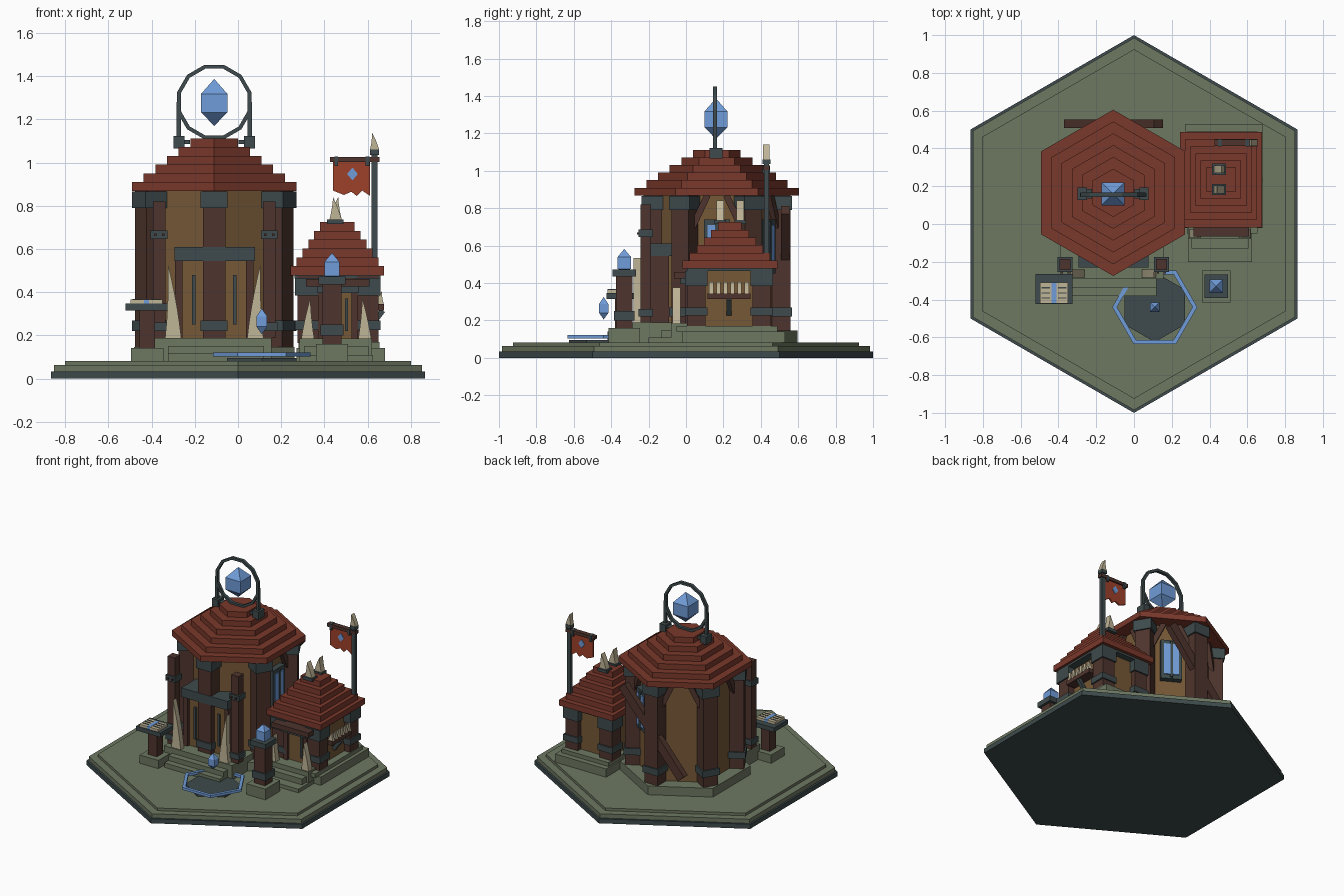
import bpy, bmesh, math
from mathutils import Matrix, Vector

if "Cube" in bpy.data.objects:
    bpy.data.objects.remove(bpy.data.objects["Cube"])

def mat(name, r, g, b):
    m = bpy.data.materials.new(name)
    lin = lambda c: ((c / 255 + 0.055) / 1.055) ** 2.4
    m.diffuse_color = (lin(r), lin(g), lin(b), 1)
    m.use_nodes = True
    m.node_tree.nodes["Principled BSDF"].inputs["Base Color"].default_value = m.diffuse_color
    return m

MOSS = mat("moss stone", 109, 119, 97)
SLATE = mat("slate metal", 62, 74, 76)
RED = mat("roof red", 122, 56, 43)
CLOTH = mat("banner cloth", 158, 64, 42)
TIMBER = mat("dark timber", 78, 52, 45)
WALL = mat("tan wall", 118, 88, 55)
BONE = mat("bone", 192, 181, 151)
BLUE = mat("crystal blue", 112, 156, 216)
HEX = math.pi / 2          # hexagon with a corner on y
TX, TY = -0.11, 0.165      # tower centre
HX, HY = 0.46, 0.235       # side house centre

def mesh(name, verts, faces, m):
    bm = bmesh.new()
    vs = [bm.verts.new(v) for v in verts]
    for f in faces:
        bm.faces.new([vs[i] for i in f])
    bmesh.ops.recalc_face_normals(bm, faces=bm.faces)
    me = bpy.data.meshes.new(name)
    bm.to_mesh(me)
    bm.free()
    me.materials.append(m)
    o = bpy.data.objects.new(name, me)
    bpy.context.collection.objects.link(o)
    return o

def extrude(name, pts, d, m):
    """Closed outline of 3D points pushed along vector d."""
    n, d = len(pts), Vector(d)
    vs = [Vector(p) for p in pts]
    vs += [p + d for p in vs]
    fs = [tuple(range(n)), tuple(range(n, 2 * n))]
    fs += [(i, (i + 1) % n, n + (i + 1) % n, n + i) for i in range(n)]
    return mesh(name, vs, fs, m)

def prism(name, n, r, x, y, z0, z1, m, rot=HEX):
    pts = [(x + r * math.cos(rot + i * math.tau / n), y + r * math.sin(rot + i * math.tau / n), z0)
           for i in range(n)]
    return extrude(name, pts, (0, 0, z1 - z0), m)

def box(name, x0, x1, y0, y1, z0, z1, m):
    return extrude(name, [(x0, y0, z0), (x1, y0, z0), (x1, y1, z0), (x0, y1, z0)], (0, 0, z1 - z0), m)

def cbox(name, x, y, w, d, z0, z1, m, ang=0):
    o = box(name, -w / 2, w / 2, -d / 2, d / 2, z0, z1, m)
    o.data.transform(Matrix.Translation((x, y, 0)) @ Matrix.Rotation(ang, 4, 'Z'))
    return o

def beam(name, a, b, w, t, normal, m):
    """Flat plank from a to b, width w in its plane, thickness t along normal."""
    a, b, n = Vector(a), Vector(b), Vector(normal).normalized()
    s = (b - a).cross(n).normalized() * w / 2
    o = n * t / 2
    return extrude(name, [a - s - o, b - s - o, b + s - o, a + s - o], n * t, m)

def ring(name, n, ro, ri, h, m, matrix, rot=0):
    vs, fs = [], []
    for i in range(n):
        a = rot + i * math.tau / n
        vs += [matrix @ Vector((r * math.cos(a), r * math.sin(a), z)) for r, z in
               ((ro, -h / 2), (ro, h / 2), (ri, h / 2), (ri, -h / 2))]
        j = (i + 1) % n
        fs += [(4 * i + k, 4 * i + (k + 1) % 4, 4 * j + (k + 1) % 4, 4 * j + k) for k in range(4)]
    return mesh(name, vs, fs, m)

def crystal(name, x, y, w, z0, z1, z2, z3):
    h = w / 2
    vs = [(x + h * a, y + h * b, z) for z in (z1, z2) for a, b in ((-1, -1), (1, -1), (1, 1), (-1, 1))]
    vs += [(x, y, z0), (x, y, z3)]
    fs = []
    for i in range(4):
        j = (i + 1) % 4
        fs += [(i, j, 4 + j, 4 + i), (8, i, j), (9, 4 + i, 4 + j)]
    return mesh(name, vs, fs, BLUE)

def horn(name, x, y, z, w, h, t, lean):
    """Flat tapering tusk whose tip leans along x."""
    k = 5
    left = [(x - w / 2 * (1 - i / k) + lean * (i / k) ** 2, y - t / 2, z + h * i / k) for i in range(k + 1)]
    right = [(x + w / 2 * (1 - i / k) + lean * (i / k) ** 2, y - t / 2, z + h * i / k) for i in range(k)]
    return extrude(name, left + right[::-1], (0, t, 0), BONE)

def post(name, x, y, w, z0, z1, bands, ang=0):
    cbox(name, x, y, w, w, z0, z1, TIMBER, ang)
    for b0, b1 in bands:
        cbox(name + "_band", x, y, w + .02, w + .02, b0, b1, SLATE, ang)

# Hexagonal ground
prism("base_rim", 6, 1.0, 0, 0, 0, .033, SLATE)
prism("ground_lower", 6, .985, 0, 0, .033, .063, MOSS)
prism("ground_upper", 6, .925, 0, 0, .063, .082, MOSS)

# Tower body and foundation
prism("tower_foundation", 6, .43, TX, TY, .08, .145, MOSS)
prism("tower_wall", 6, .325, TX, TY, .14, .88, WALL)
for i in range(6):
    a = HEX + i * math.pi / 3
    post("tower_post", TX + .34 * math.cos(a), TY + .34 * math.sin(a), .105, .145, .875,
         ((.79, .865), (.22, .268)), a)
for i in range(6):
    r = .44 - .0625 * i
    prism("tower_roof_step", 6, r, TX, TY, .868 + .0405 * i, .909 + .0405 * i, RED)

# Eave braces on the side and back walls
for deg in (0, 60, 120, 180):
    a = math.radians(deg)
    n, t = Vector((math.cos(a), math.sin(a), 0)), Vector((-math.sin(a), math.cos(a), 0))
    c = Vector((TX, TY, 0)) + n * .295
    for s in (-1, 1):
        beam("eave_brace", c + t * s * .13 + Vector((0, 0, .70)), c + t * s * .05 + Vector((0, 0, .87)),
             .035, .035, n, TIMBER)
beam("back_plank", (-.345, .53, .24), (.13, .53, .79), .065, .045, (0, 1, 0), TIMBER)

# Tower windows
for deg in (0, 60):
    a = math.radians(deg)
    for nm, w, z0, z1, d, m in (("window_frame", .14, .45, .74, .30, SLATE), ("window_glass", .10, .48, .71, .308, BLUE)):
        cbox(nm, TX + d * math.cos(a), TY + d * math.sin(a), .045, w, z0, z1, m, a)
    cbox("window_bar", TX + .312 * math.cos(a), TY + .312 * math.sin(a), .045, .018, .46, .73, SLATE, a)

# Tower entrance: steps, doors, frame, flanking posts and tusks
for y, z in ((-.38, .115), (-.335, .15)):
    box("tower_step", -.325, .12, y, 0, .08, z, MOSS)
box("tower_porch", -.39, .155, -.29, 0, .08, .188, MOSS)
box("tower_doors", -.27, .05, -.19, -.05, .18, .55, WALL)
box("door_lintel", -.295, .078, -.23, -.05, .545, .61, SLATE)
for s in (-1, 1):
    cbox("door_jamb", TX + s * .165, -.15, .035, .12, .18, .55, TIMBER)
    cbox("door_strap", TX + s * .095, -.194, .016, .02, .25, .48, SLATE)
    x = TX + s * .255
    post("flank_post", x, -.215, .058, .188, .82, ((.645, .685), (.22, .26)))
    for dx in (-.018, .018):
        cbox("bolt", x + dx, -.256, .012, .012, .659, .671, TIMBER)
    horn("tower_tusk", TX + s * .19, -.262, .188, .075, .345, .04, s * .025)

# Ring and crystal above the tower
ring("halo_ring", 12, .178, .16, .022, SLATE,
     Matrix.Translation((TX, .155, 1.28)) @ Matrix.Rotation(math.pi / 2, 4, 'X'), math.pi / 12)
for s in (-1, 1):
    cbox("halo_upright", TX + s * .165, .155, .02, .02, 1.07, 1.28, SLATE)
    cbox("halo_foot", TX + s * .15, .16, .075, .05, 1.085, 1.105, SLATE)
    cbox("halo_clamp", TX + s * .163, .16, .05, .068, 1.065, 1.122, SLATE)
crystal("tower_crystal", TX, .16, .122, 1.17, 1.232, 1.318, 1.387)

# Side house
box("house_foundation", .27, .68, -.02, .53, .08, .142, MOSS)
box("house_floor", .28, .655, -.05, .49, .14, .17, MOSS)
box("house_wall", .315, .605, .04, .42, .165, .48, WALL)
for x in (.325, .6):
    for y in (.055, .405):
        post("house_post", x, y, .1, .165, .475, ((.385, .465), (.225, .268)))
box("house_eave_beam", .262, .66, .005, .465, .463, .482, SLATE)
for i in range(6):
    w, d = .217 - .0275 * i, .253 - .038 * i
    box("house_roof_step", HX - w, HX + w, HY - d, HY + d, .478 + .041 * i, .52 + .041 * i, RED)
for y in (.183, .29):
    cbox("ridge_collar", .45, y, .075, .06, .715, .737, SLATE)
    horn("ridge_tusk", .452, y, .73, .06, .11, .042, .012 if y > .2 else -.012)

# House entrance
for y, z in ((-.2, .108), (-.13, .15)):
    box("house_step", .285 + (z > .12) * .02, .625 - (z > .12) * .02, y, .05, .08, z, MOSS)
box("house_porch", .285, .62, -.08, .05, .08, .185, MOSS)
box("house_door", .395, .53, .015, .05, .17, .42, WALL)
box("house_lintel", .365, .56, -.03, .05, .395, .425, SLATE)
box("house_awning", .315, .61, -.065, .05, .425, .46, TIMBER)
for x in (.385, .54):
    cbox("house_jamb", x, .02, .03, .05, .18, .4, TIMBER)
cbox("house_door_strap", .502, .012, .014, .012, .22, .37, SLATE)
for s in (-1, 1):
    horn("house_tusk", .455 + s * .132, -.05, .185, .06, .19, .042, -s * .012)

# Trophy shelf on the house side
box("shelf", .6, .675, .115, .345, .315, .345, TIMBER)
beam("shelf_bracket", (.61, .23, .235), (.67, .23, .315), .025, .025, (0, 1, 0), SLATE)
for i in range(6):
    horn("shelf_tooth", .655, .135 + i * .038, .345, .04, .06, .022, .012)

# Banner
cbox("banner_pole", .632, .43, .03, .025, .45, 1.04, SLATE)
box("banner_bar", .425, .655, .412, .447, 1.003, 1.026, TIMBER)
for x in (.455, .6):
    cbox("banner_clip", x, .43, .018, .04, .985, 1.028, SLATE)
outline = [(.44, 1.005), (.612, 1.005), (.612, .845), (.575, .87), (.55, .845), (.525, .865), (.49, .85), (.44, .87)]
extrude("banner_cloth", [(x, .425, z) for x, z in outline], (0, .012, 0), CLOTH)
extrude("banner_gem", [(.53, .419, .917), (.555, .419, .947), (.53, .419, .977), (.505, .419, .947)], (0, .024, 0), BLUE)
cbox("pole_collar", .632, .43, .042, .042, 1.035, 1.06, SLATE)
horn("pole_tusk", .632, .43, 1.06, .042, .08, .035, -.012)

# Reading table with open book
cbox("table_base", -.42, -.345, .15, .15, .08, .142, MOSS)
cbox("table_leg", -.42, -.345, .07, .07, .14, .32, TIMBER)
cbox("table_top", -.423, -.345, .195, .158, .315, .347, SLATE)
for s in (-1, 1):
    cbox("book_page", -.423 + s * .043, -.365, .062, .11, .347, .365, BONE)
    for i in range(3):
        cbox("book_line", -.423 + s * .043, -.392 + i * .027, .045, .007, .36, .368, SLATE)
cbox("book_spine", -.423, -.365, .026, .11, .347, .367, BLUE)

# Lantern pedestal
cbox("lantern_base", .435, -.33, .15, .17, .08, .16, MOSS)
post("lantern_post", .435, -.33, .088, .155, .44, ((.2, .25),))
cbox("lantern_cap", .435, -.33, .125, .125, .435, .472, SLATE)
crystal("lantern_crystal", .435, -.33, .07, .465, .475, .54, .582)

# Pool with glowing rim and floating shard
prism("pool_floor", 6, .185, .11, -.44, .08, .094, SLATE)
ring("pool_rim", 6, .225, .2, .018, BLUE, Matrix.Translation((.11, -.44, .112)))
crystal("pool_shard", .11, -.44, .05, .205, .24, .288, .325)
